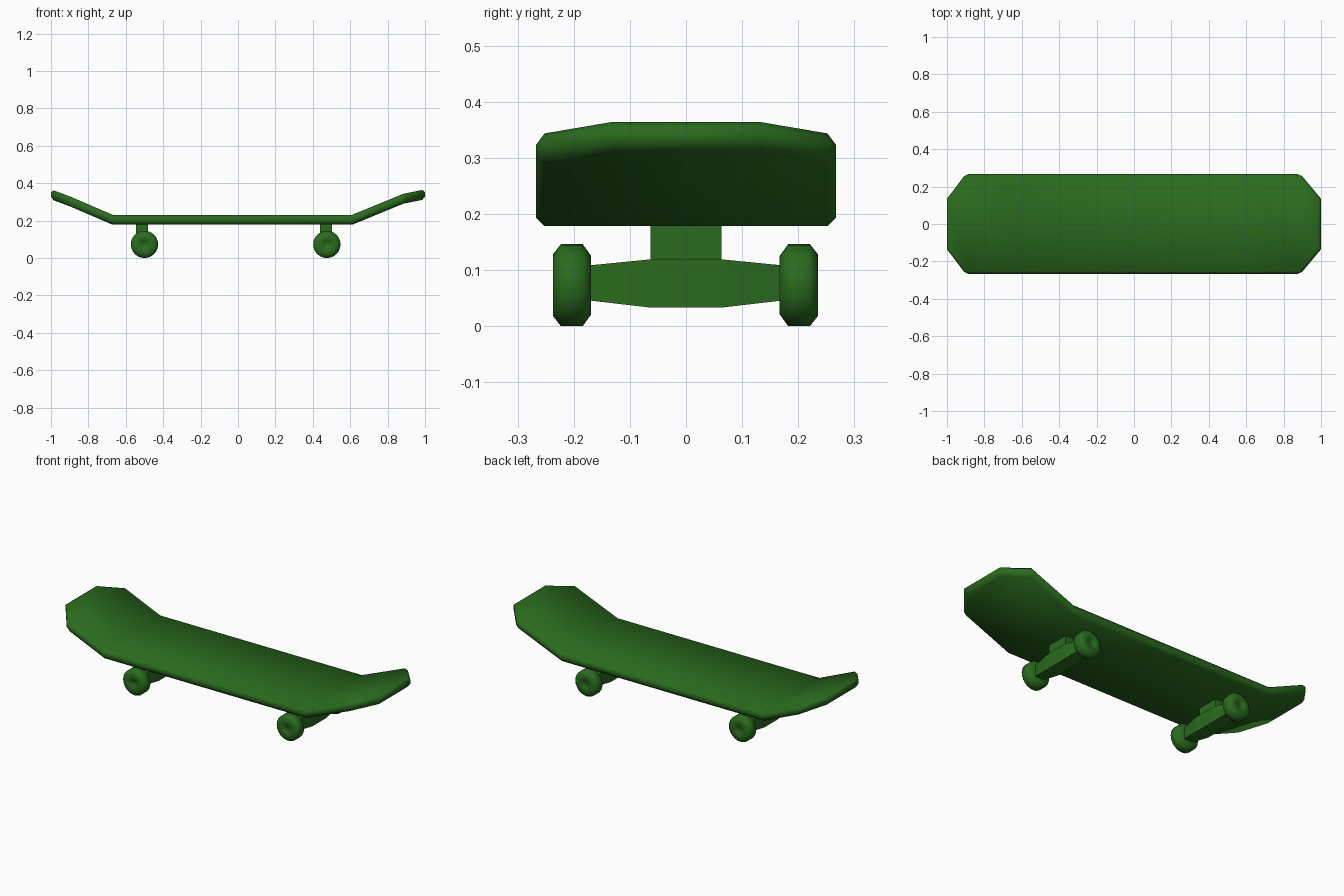
import bpy, bmesh
from math import radians, sin, cos, pi

if "Cube" in bpy.data.objects:
    bpy.data.objects.remove(bpy.data.objects["Cube"])

green = bpy.data.materials.new("green")
green.diffuse_color = (0.023, 0.145, 0.013, 1)
green.use_nodes = True
green.node_tree.nodes["Principled BSDF"].inputs["Base Color"].default_value = green.diffuse_color


def loft(name, rings, smooth=None, bevel=0):
    """Skin a series of closed rings and cap both ends."""
    bm = bmesh.new()
    vs = [[bm.verts.new(p) for p in ring] for ring in rings]
    n = len(vs[0])
    for a, b in zip(vs, vs[1:]):
        for i in range(n):
            j = (i + 1) % n
            bm.faces.new((a[i], a[j], b[j], b[i]))
    bm.faces.new(vs[0])
    bm.faces.new(vs[-1])
    bmesh.ops.recalc_face_normals(bm, faces=bm.faces)
    if bevel:
        # chamfer only the rim, leaving the kick bends crisp
        rim = [e for e in bm.edges if e.calc_face_angle(0) > radians(50)]
        bmesh.ops.bevel(bm, geom=rim, offset=bevel, segments=1, profile=0.5,
                        affect='EDGES')
    me = bpy.data.meshes.new(name)
    bm.to_mesh(me)
    bm.free()
    ob = bpy.data.objects.new(name, me)
    bpy.context.collection.objects.link(ob)
    me.materials.append(green)
    if smooth:
        bpy.ops.object.select_all(action='DESELECT')
        ob.select_set(True)
        bpy.context.view_layer.objects.active = ob
        bpy.ops.object.shade_smooth_by_angle(angle=radians(smooth))
    return ob


# Deck: stations of x, half width, top height
stations = [(-1, 0.135, 0.367), (-0.9, 0.267, 0.330), (-0.67, 0.267, 0.231),
            (0.61, 0.267, 0.231), (0.89, 0.267, 0.346), (1, 0.135, 0.367)]
T = 0.053
loft("deck", [[(x, -w, z - T), (x, w, z - T), (x, w, z), (x, -w, z)]
              for x, w, z in stations], smooth=75, bevel=0.015)

# Wheel profile: y distance from the axle middle, radius (shallow hub recess last)
wheel = [(0.168, 0.052), (0.183, 0.073), (0.222, 0.073), (0.236, 0.055),
         (0.236, 0.022), (0.232, 0.018)]
SIDES, AXLE_Z, MID_Y = 24, 0.073, -0.001


def box_ring(x, y, hx, z0, z1):
    return [(x - hx, y, z0), (x + hx, y, z0), (x + hx, y, z1), (x - hx, y, z1)]


for end, x, px in (("left", -0.500, -0.514), ("right", 0.475, 0.470)):
    # Hanger tapering towards the wheels
    loft(end + "_hanger", [box_ring(x, y, hx, z0, z1) for y, hx, z0, z1 in
                           ((-0.175, 0.028, 0.046, 0.108), (-0.063, 0.042, 0.033, 0.119),
                            (0.063, 0.042, 0.033, 0.119), (0.175, 0.028, 0.046, 0.108))])
    # Post up to the deck
    loft(end + "_post", [box_ring(px, y, 0.032, 0.10, 0.179) for y in (-0.063, 0.063)])
    # Wheels
    for side, s in (("front", -1), ("back", 1)):
        loft(f"{end}_{side}_wheel",
             [[(x + r * cos(2 * pi * i / SIDES), MID_Y + s * y,
                AXLE_Z + r * sin(2 * pi * i / SIDES))
               for i in range(SIDES)] for y, r in wheel], smooth=65)
